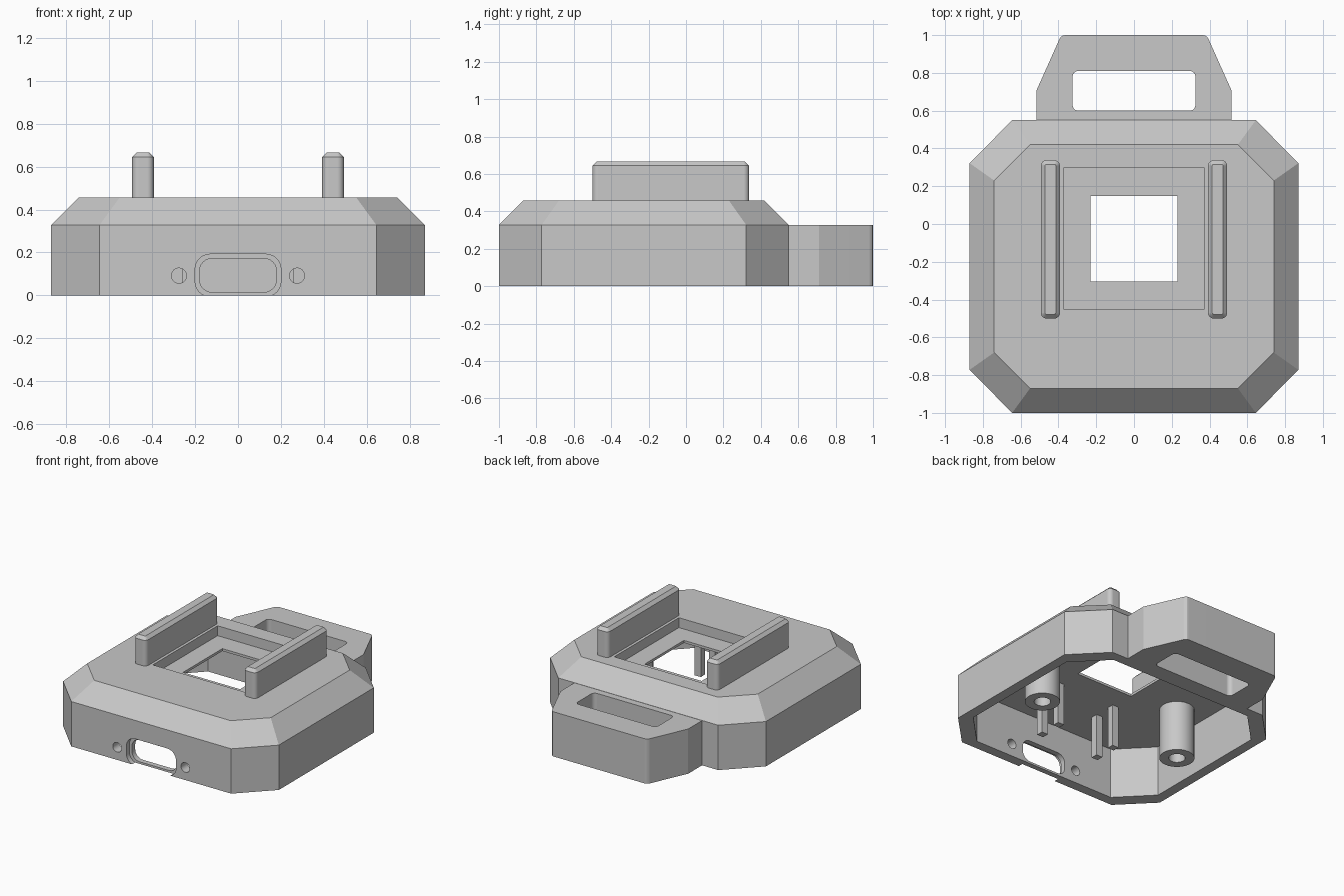
import bpy, bmesh, math

if "Cube" in bpy.data.objects:
    bpy.data.objects.remove(bpy.data.objects["Cube"])

grey = bpy.data.materials.new("light grey plastic")
grey.diffuse_color = (0.58, 0.58, 0.58, 1)
grey.use_nodes = True
grey.node_tree.nodes["Principled BSDF"].inputs["Base Color"].default_value = grey.diffuse_color


def loft(name, rings, smooth=False):
    """Closed solid through a stack of rings with equal point counts."""
    bm = bmesh.new()
    loops = [[bm.verts.new(p) for p in ring] for ring in rings]
    n = len(loops[0])
    for a, b in zip(loops, loops[1:]):
        for i in range(n):
            j = (i + 1) % n
            bm.faces.new((a[i], a[j], b[j], b[i]))
    bm.faces.new(loops[0][::-1])
    bm.faces.new(loops[-1])
    bmesh.ops.recalc_face_normals(bm, faces=bm.faces)
    me = bpy.data.meshes.new(name)
    bm.to_mesh(me)
    bm.free()
    me.materials.append(grey)
    ob = bpy.data.objects.new(name, me)
    bpy.context.collection.objects.link(ob)
    if smooth:
        shade(ob)
    return ob


def shade(ob):
    """Smooth the rounded corners while large faces stay flat."""
    bpy.ops.object.select_all(action='DESELECT')
    ob.select_set(True)
    bpy.context.view_layer.objects.active = ob
    bpy.ops.object.shade_smooth_by_angle(angle=math.radians(20))
    m = ob.modifiers.new("flat faces", 'WEIGHTED_NORMAL')
    m.keep_sharp = True


def at_z(pts, z):
    return [(x, y, z) for x, y in pts]


def at_y(pts, y):
    return [(x, y, z) for x, z in pts]


def rounded(x0, x1, y0, y1, r, seg=6):
    pts = []
    for k, (cx, cy) in enumerate([(x1 - r, y1 - r), (x0 + r, y1 - r),
                                  (x0 + r, y0 + r), (x1 - r, y0 + r)]):
        for i in range(seg + 1):
            a = math.pi / 2 * (k + i / seg)
            pts.append((cx + r * math.cos(a), cy + r * math.sin(a)))
    return pts


def rect(x0, x1, y0, y1):
    return [(x0, y0), (x1, y0), (x1, y1), (x0, y1)]


def circle(cx, cy, r, n=32):
    return [(cx + r * math.cos(2 * math.pi * i / n),
             cy + r * math.sin(2 * math.pi * i / n)) for i in range(n)]


def octagon(hx, y0, y1, cx, cy):
    """Rectangle with cut corners; cx, cy are the cut sizes."""
    return [(hx - cx, y0), (hx, y0 + cy), (hx, y1 - cy), (hx - cx, y1),
            (cx - hx, y1), (-hx, y1 - cy), (-hx, y0 + cy), (cx - hx, y0)]


def cut(ob, *cutters):
    """Subtract each cutter and remove it."""
    for c in cutters:
        m = ob.modifiers.new("cut", 'BOOLEAN')
        m.operation, m.solver, m.object = 'DIFFERENCE', 'EXACT', c
        bpy.context.view_layer.objects.active = ob
        bpy.ops.object.modifier_apply(modifier=m.name)
        bpy.data.objects.remove(c, do_unlink=True)
    shade(ob)


# Case shell with sloped top border
CEILING = 0.367
outer = octagon(0.87, -1, 0.55, 0.225, 0.228)
top = octagon(0.74, -0.87, 0.42, 0.19, 0.19)
shell = loft("case_shell", [at_z(outer, 0), at_z(outer, 0.327), at_z(top, 0.457)])

inner = octagon(0.797, -0.927, 0.477, 0.22, 0.225)
window = rect(-0.23, 0.23, -0.305, 0.148)
recess = rect(-0.372, 0.372, -0.45, 0.296)
port_rim = rounded(-0.2, 0.2, -0.005, 0.192, 0.07)
port = rounded(-0.18, 0.18, 0.015, 0.172, 0.06)
cut(shell,
    loft("cavity", [at_z(inner, -0.1), at_z(inner, CEILING)]),
    loft("recess", [at_z(recess, 0.385), at_z(recess, 0.6)]),
    loft("window", [at_z(window, 0.2), at_z(window, 0.5)]),
    loft("port_rim", [at_y(port_rim, -1.1), at_y(port_rim, -0.965)]),
    loft("port", [at_y(port, -1.1), at_y(port, -0.9)]),
    *[loft("screw_hole", [at_y(circle(s * 0.275, 0.092, 0.035), -1.1),
                          at_y(circle(s * 0.275, 0.092, 0.035), -0.9)])
      for s in (-1, 1)])

# Strap loop at the back
tab = [(-0.515, 0.49), (0.515, 0.49), (0.515, 0.71), (0.395, 0.978),
       (0.389, 0.988), (0.379, 0.997), (0.365, 1.0), (-0.365, 1.0),
       (-0.379, 0.997), (-0.389, 0.988), (-0.395, 0.978), (-0.515, 0.71)]
loop = loft("strap_loop", [at_z(tab, 0), at_z(tab, 0.326)])
slot = rounded(-0.325, 0.325, 0.6, 0.81, 0.03)
cut(loop, loft("slot", [at_z(slot, -0.1), at_z(slot, 0.5)]))

for s, side in ((-1, "left"), (1, "right")):
    # Raised rail with bevelled top
    x0, x1 = sorted((s * 0.392, s * 0.493))
    base = rounded(x0, x1, -0.5, 0.338, 0.03)
    tip = rounded(x0 + 0.022, x1 - 0.022, -0.478, 0.316, 0.008)
    loft(side + "_rail", [at_z(base, 0.45), at_z(base, 0.644), at_z(tip, 0.666)], True)

    # Hollow screw pillar
    ring, bore = circle(s * 0.58, -0.25, 0.116), circle(s * 0.58, -0.25, 0.055)
    pillar = loft(side + "_screw_pillar", [at_z(ring, 0.001), at_z(ring, CEILING + 0.005)])
    cut(pillar, loft("bore", [at_z(bore, -0.1), at_z(bore, 0.3)]))

    # Thin board-holding posts
    for y, place in ((-0.66, "front"), (-0.495, "back")):
        post = rect(s * 0.235 - 0.025, s * 0.235 + 0.025, y - 0.025, y + 0.025)
        loft(f"{side}_{place}_post", [at_z(post, 0.06), at_z(post, CEILING + 0.005)])
